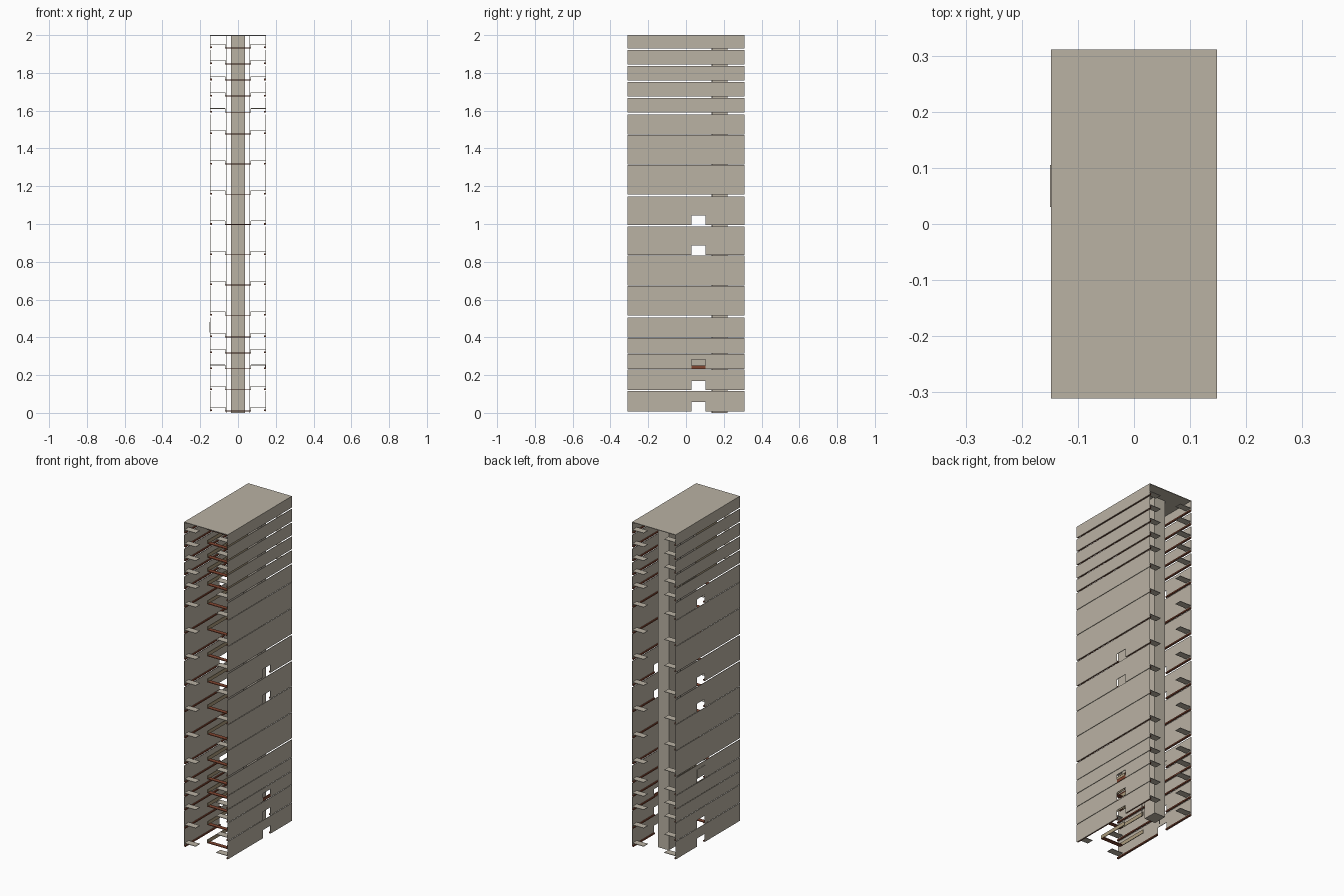
import bpy, bmesh

if "Cube" in bpy.data.objects:
    bpy.data.objects.remove(bpy.data.objects["Cube"])


def material(name, rgb):
    m = bpy.data.materials.new(name)
    m.diffuse_color = (*rgb, 1)
    m.use_nodes = True
    m.node_tree.nodes["Principled BSDF"].inputs["Base Color"].default_value = m.diffuse_color
    return m


CONCRETE = material("warm_concrete", (0.49, 0.445, 0.37))
BROWN = material("red_brown_trim", (0.22, 0.06, 0.03))
OCHRE = material("ochre_tan", (0.40, 0.32, 0.20))


def build(name, boxes, mat):
    """One object made of axis-aligned boxes (x0, x1, y0, y1, z0, z1)."""
    bm = bmesh.new()
    for x0, x1, y0, y1, z0, z1 in boxes:
        verts = bmesh.ops.create_cube(bm, size=1)["verts"]
        for v in verts:
            v.co.x = x1 if v.co.x > 0 else x0
            v.co.y = y1 if v.co.y > 0 else y0
            v.co.z = z1 if v.co.z > 0 else z0
    mesh = bpy.data.meshes.new(name)
    bm.to_mesh(mesh)
    bm.free()
    mesh.materials.append(mat)
    ob = bpy.data.objects.new(name, mesh)
    bpy.context.collection.objects.link(ob)
    return ob


def side_box(side, xa, xb, *rest):
    a, b = sorted((side * xa, side * xb))
    return (a, b, *rest)


# Storey levels: short lower floors, tall middle floors, short upper floors
levels = [0.008, 0.12, 0.232, 0.315, 0.40]
levels += [0.515 + 0.16 * i for i in range(7)]
levels += [1.59 + 0.085 * i for i in range(5)] + [2.0]
wide_gaps = {5, 8, 9, 12, 13, 14, 15, 16}
openings = {1: {0, 1, 2, 7, 8}, -1: {0, 1, 4, 7, 8, 11}}
HX, HY = 0.148, 0.311
WY0, WY1 = 0.03, 0.103

# Side walls in storey panels, with floor-level openings
for side, label in ((1, "right"), (-1, "left")):
    panels, rails = [], []
    for i in range(len(levels) - 1):
        z0 = levels[i]
        gap = 0.009 if i + 1 in wide_gaps else 0.003
        z1 = levels[i + 1] - (gap if i + 1 < len(levels) - 1 else 0)
        spans = [(-HY, HY)]
        if i in openings[side]:
            spans = [(-HY, WY0), (WY1, HY)]
            panels.append(side_box(side, HX - 0.003, HX, WY0, WY1, z0 + 0.05, z1))
        for y0, y1 in spans:
            panels.append(side_box(side, HX - 0.003, HX, y0, y1, z0, z1))
            rails.append(side_box(side, HX - 0.010, HX - 0.003, y0, y1, z0 + 0.001, z0 + 0.009))
    build(label + "_wall_panels", panels, CONCRETE)
    build(label + "_floor_rails", rails, BROWN)

build("right_opening_sill", [(HX - 0.006, HX - 0.001, WY0, WY1, 0.233, 0.252)], BROWN)
build("left_door_plate", [(-0.150, -HX, WY0, WY1 + 0.002, 0.425, 0.48)], CONCRETE)

# Roof and lift core
build("roof", [(-HX, HX, -HY, HY, 1.996, 2.0)], CONCRETE)
build("core", [(-0.037, 0.037, 0.135, 0.22, 0.0, 1.997)], CONCRETE)

# Corner ledges, corridor kerbs and landing edges on each storey
ledges, kerbs, landings = [], [], []
for z in levels[:-1]:
    for s in (1, -1):
        for y0, y1 in ((-HY, -0.27), (0.27, HY)):
            ledges.append(side_box(s, 0.07, HX - 0.003, y0, y1, z + 0.020, z + 0.023))
        kerbs.append(side_box(s, 0.065, 0.069, -0.20, 0.0, z, z + 0.022))
    landings.append((-0.069, 0.069, -0.20, -0.175, z, z + 0.004))
build("corner_ledges", ledges, CONCRETE)
build("corridor_kerbs", kerbs, OCHRE)
build("landing_edges", landings, BROWN)

# Slim posts flanking the core
build("posts", [side_box(s, 0.061, 0.064, 0.14, 0.143, 0.0, 1.997) for s in (1, -1)], CONCRETE)
